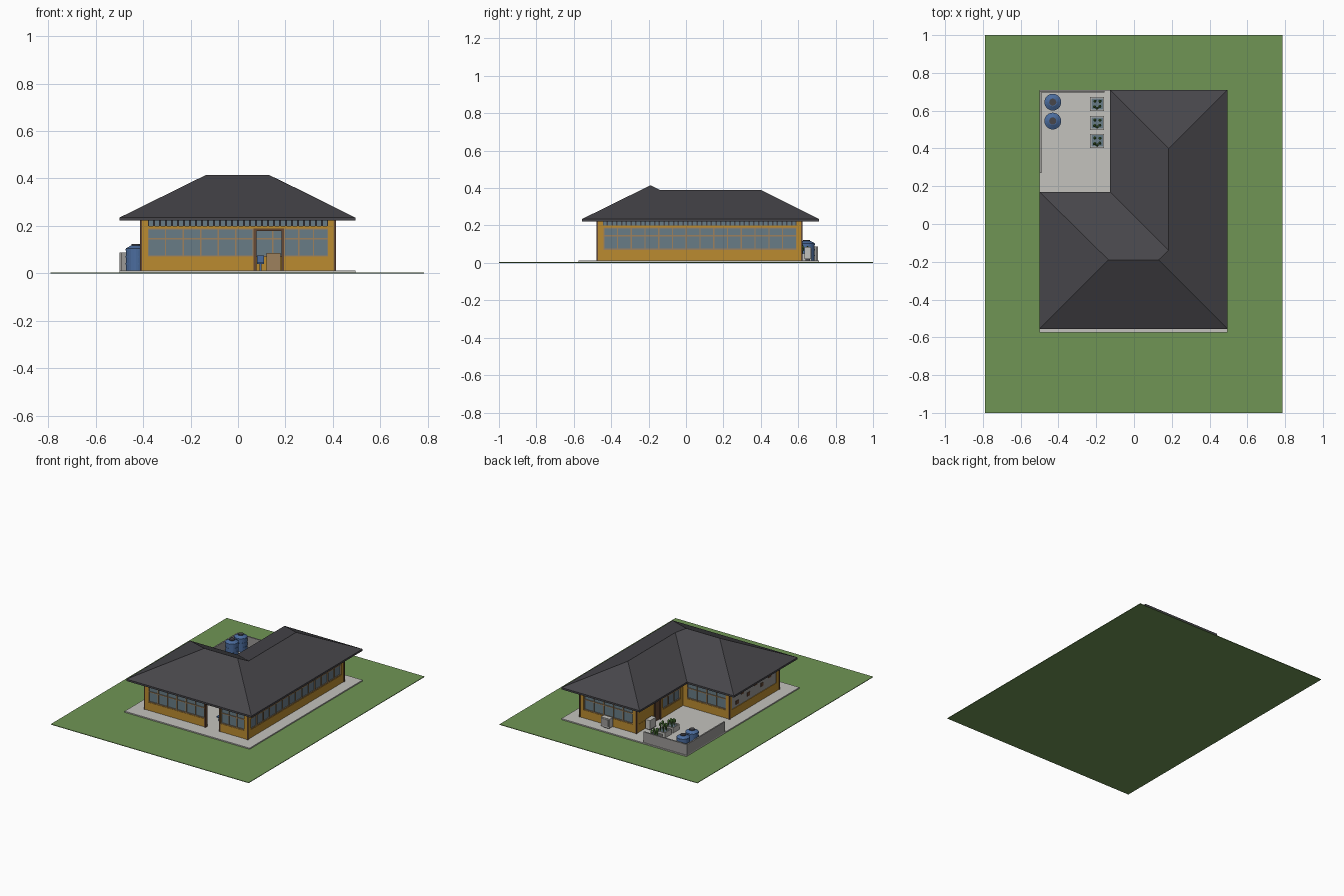
import bpy, bmesh, math, random
from mathutils import Matrix, Vector

random.seed(4)
cube = bpy.data.objects.get("Cube")
if cube:
    bpy.data.objects.remove(cube)


def material(name, *rgb):
    m = bpy.data.materials.new(name)
    m.use_nodes = True
    m.diffuse_color = (*rgb, 1)
    bsdf = next(n for n in m.node_tree.nodes if n.type == 'BSDF_PRINCIPLED')
    bsdf.inputs["Base Color"].default_value = (*rgb, 1)
    return m


grass = material("grass green", .16, .30, .09)
concrete = material("pale concrete", .55, .54, .51)
stone = material("grey render", .33, .32, .31)
slate = material("dark roof", .063, .061, .069)
ochre = material("ochre wall", .50, .26, .03)
glass = material("blue grey glass", .14, .20, .24)
tan = material("tan timber", .34, .22, .11)
wood = material("dark timber", .13, .065, .035)
blue = material("tank blue", .07, .15, .34)
leaf = material("leaf green", .10, .25, .05)


def finish(name, bm, mat, matrix=Matrix()):
    mesh = bpy.data.meshes.new(name)
    bm.transform(matrix)
    bmesh.ops.recalc_face_normals(bm, faces=bm.faces)
    bm.to_mesh(mesh)
    bm.free()
    mesh.materials.append(mat)
    ob = bpy.data.objects.new(name, mesh)
    bpy.context.scene.collection.objects.link(ob)
    return ob


def boxes(name, mat, items, matrix=Matrix()):
    """Join boxes, each given as x0, x1, y0, y1, z0, z1."""
    bm = bmesh.new()
    for x0, x1, y0, y1, z0, z1 in items:
        m = (Matrix.Translation(((x0 + x1) / 2, (y0 + y1) / 2, (z0 + z1) / 2))
             @ Matrix.Diagonal((x1 - x0, y1 - y0, z1 - z0, 1)))
        bmesh.ops.create_cube(bm, size=1, matrix=m)
    if items:
        return finish(name, bm, mat, matrix)


# Ground
FLOOR, EAVE = .012, .222
boxes("lawn", grass, [(-.79, .785, -1, 1, 0, .004)])
boxes("paving_slab", concrete, [(-.5, .495, -.575, .71, .004, FLOOR)])

# L-shaped hipped roof with a shallow fascia
eaves = [(-.5, -.555), (.495, -.555), (.495, .71), (-.127, .71), (-.127, .17), (-.5, .17)]
ridge = [(-.135, -.19, .415), (.13, -.19, .415), (.183, -.14, .39), (.183, .40, .39)]
bm = bmesh.new()
low = [bm.verts.new((x, y, EAVE)) for x, y in eaves]
A, B, C, D, E, F = top = [bm.verts.new((x, y, EAVE + .013)) for x, y in eaves]
G, H, I, J = [bm.verts.new(p) for p in ridge]
for f in ((A, B, H, G), (B, C, J, I, H), (C, D, J), (D, E, I, J), (E, F, G, H, I), (F, A, G)):
    bm.faces.new(f)
for i in range(len(low)):
    j = (i + 1) % len(low)
    bm.faces.new((low[i], low[j], top[j], top[i]))
bm.faces.new(low[::-1])
finish("hipped_roof", bm, slate)

# Walls: local x runs along the wall, local y points indoors
SILL, HEAD, TRANSOM, THICK, POST = .07, .19, .2, .02, .03


def wall(name, x, y, turn, length, bays):
    m = Matrix.Translation((x, y, 0)) @ Matrix.Rotation(math.radians(turn), 4, 'Z')
    solid = [(POST, length - POST, 0, THICK, HEAD, TRANSOM)]
    panes, bars, frames, slats = [], [], [], []
    edge = 0
    for a, b, kind in bays:
        solid.append((edge, a, 0, THICK, FLOOR, HEAD))
        edge = b
        if kind == "window":
            solid.append((a, b, 0, THICK, FLOOR, SILL))
            panes.append((a, b, .008, .012, SILL, HEAD))
            n = max(1, round((b - a) / .074))
            for i in range(n + 1):
                c = a + (b - a) * i / n
                bars.append((c - .003, c + .003, .002, .014, SILL, HEAD))
            for z in (SILL + .003, .145, HEAD - .003):
                bars.append((a, b, .003, .013, z - .003, z + .003))
        elif kind == "panel":
            solid.append((a, b, 0, THICK, FLOOR, SILL))
        else:
            for c in (a + .006, b - .006):
                frames.append((c - .006, c + .006, -.004, THICK, FLOOR, HEAD))
            frames.append((a, b, -.004, THICK, HEAD - .012, HEAD))
            if kind == "door":
                frames.append((a, b, .006, .014, FLOOR, HEAD))
    solid.append((edge, length, 0, THICK, FLOOR, HEAD))
    # Slatted vent strip under the eaves
    for a, b in ((0, POST), (length - POST, length)):
        solid.append((a, b, 0, THICK, HEAD, EAVE))
    panes.append((POST, length - POST, .008, .012, TRANSOM, EAVE))
    count = round((length - 2 * POST) / .025)
    for i in range(count + 1):
        c = POST + (length - 2 * POST) * i / count
        slats.append((c - .004, c + .004, 0, .014, TRANSOM - .004, EAVE))
    boxes(name, ochre, solid, m)
    boxes(name + "_glass", glass, panes, m)
    boxes(name + "_mullions", tan, bars, m)
    boxes(name + "_door_frame", wood, frames, m)
    boxes(name + "_slats", slate, slats, m)
    return m


wall("front_wall", -.41, -.475, 0, .82,
     [(.03, .475, "window"), (.475, .605, "open"), (.605, .79, "window")])
wall("left_wall", .41, -.475, 90, 1.095, [(.035, 1.065, "window")])
wall("back_wall", .41, .62, 180, .45, [(.03, .42, "window")])
wall("court_side_wall", -.04, .62, 270, .53,
     [(.03, .19, "panel"), (.20, .28, "door"), (.30, .50, "window")])
wall("court_back_wall", -.04, .09, 180, .37, [(.03, .34, "window")])
service = wall("right_wall", -.41, .09, 270, .565, [(.03, .535, "panel")])

# Rendered panels, with scattered small windows on the service side
boxes("service_panel", stone, [(.03, .535, .004, THICK, SILL, EAVE)], service)
spots = [(.09, .10), (.15, .15), (.22, .11), (.30, .155), (.37, .12), (.46, .15)]
boxes("small_windows", wood,
      [(u - .015, u + .015, .0, .006, z - .013, z + .013) for u, z in spots], service)
boxes("court_side_infill", ochre, [(-.038, -.02, .43, .59, SILL, HEAD)])

# Corner trims
corners = [(-.41, -.475), (.41, -.475), (.41, .62), (-.04, .62), (-.41, .09)]
boxes("corner_trims", wood,
      [(x - .004, x + .004, y - .004, y + .004, FLOOR, EAVE) for x, y in corners])

# Furniture seen through the doorway
boxes("reception_desk", tan, [(.12, .18, -.36, -.30, FLOOR, .085)])
boxes("stool", blue, [(.08, .11, -.36, -.33, .04, .048), (.09, .1, -.35, -.34, FLOOR, .04),
                      (.08, .11, -.333, -.328, .048, .075)])

# Yard wall
boxes("yard_wall", stone, [(-.5, -.49, .27, .705, FLOOR, .088),
                           (-.49, -.155, .695, .705, FLOOR, .088)])


def cone(bm, x, y, z0, z1, r0, r1, sides):
    bmesh.ops.create_cone(bm, cap_ends=True, segments=sides, radius1=r0, radius2=r1,
                          depth=z1 - z0, matrix=Matrix.Translation((x, y, (z0 + z1) / 2)))


# Water tanks with sloped shoulders and dark lids
for n, y in enumerate((.545, .645), 1):
    bm = bmesh.new()
    cone(bm, -.43, y, FLOOR, .105, .043, .043, 24)
    cone(bm, -.43, y, .105, .117, .043, .022, 24)
    for z in (.04, .07, .10):
        cone(bm, -.43, y, z - .003, z + .003, .0445, .0445, 24)
    finish(f"water_tank_{n}", bm, blue)
    bm = bmesh.new()
    cone(bm, -.43, y, .115, .123, .019, .019, 16)
    finish(f"tank_lid_{n}", bm, slate)

# Planters
for n, y in enumerate((.44, .535, .635), 1):
    x, r = -.195, .037
    t = r - .007
    boxes(f"planter_{n}", concrete, [
        (x - r, x - t, y - r, y + r, FLOOR, .05), (x + t, x + r, y - r, y + r, FLOOR, .05),
        (x - t, x + t, y - r, y - t, FLOOR, .05), (x - t, x + t, y + t, y + r, FLOOR, .05)])
    boxes(f"planter_bed_{n}", glass, [(x - t, x + t, y - t, y + t, FLOOR, .044)])
    bm = bmesh.new()
    for dx, dy in ((-.014, -.014), (.014, -.012), (-.012, .015), (.015, .014), (0, -.022)):
        h = random.uniform(.08, .105)
        cone(bm, x + dx, y + dy, .044, h, .003, .003, 6)
        m = Matrix.Translation((x + dx, y + dy, h - .01)) @ Matrix.Diagonal((.5, .5, 1, 1))
        bmesh.ops.create_icosphere(bm, subdivisions=1, radius=.018, matrix=m)
    finish(f"plants_{n}", bm, leaf)

# Outdoor cooling units
for n, (x, y, w, d) in enumerate(((.175, .65, .07, .035), (-.07, .5, .035, .07)), 1):
    boxes(f"cooling_unit_{n}", concrete,
          [(x - w / 2, x + w / 2, y - d / 2, y + d / 2, .02, .085)])
    boxes(f"cooling_unit_feet_{n}", slate,
          [(x - w / 3, x + w / 3, y - d / 3, y + d / 3, FLOOR, .02)])
boxes("cooling_grille", stone, [(.15, .2, .667, .670, .028, .077)])
